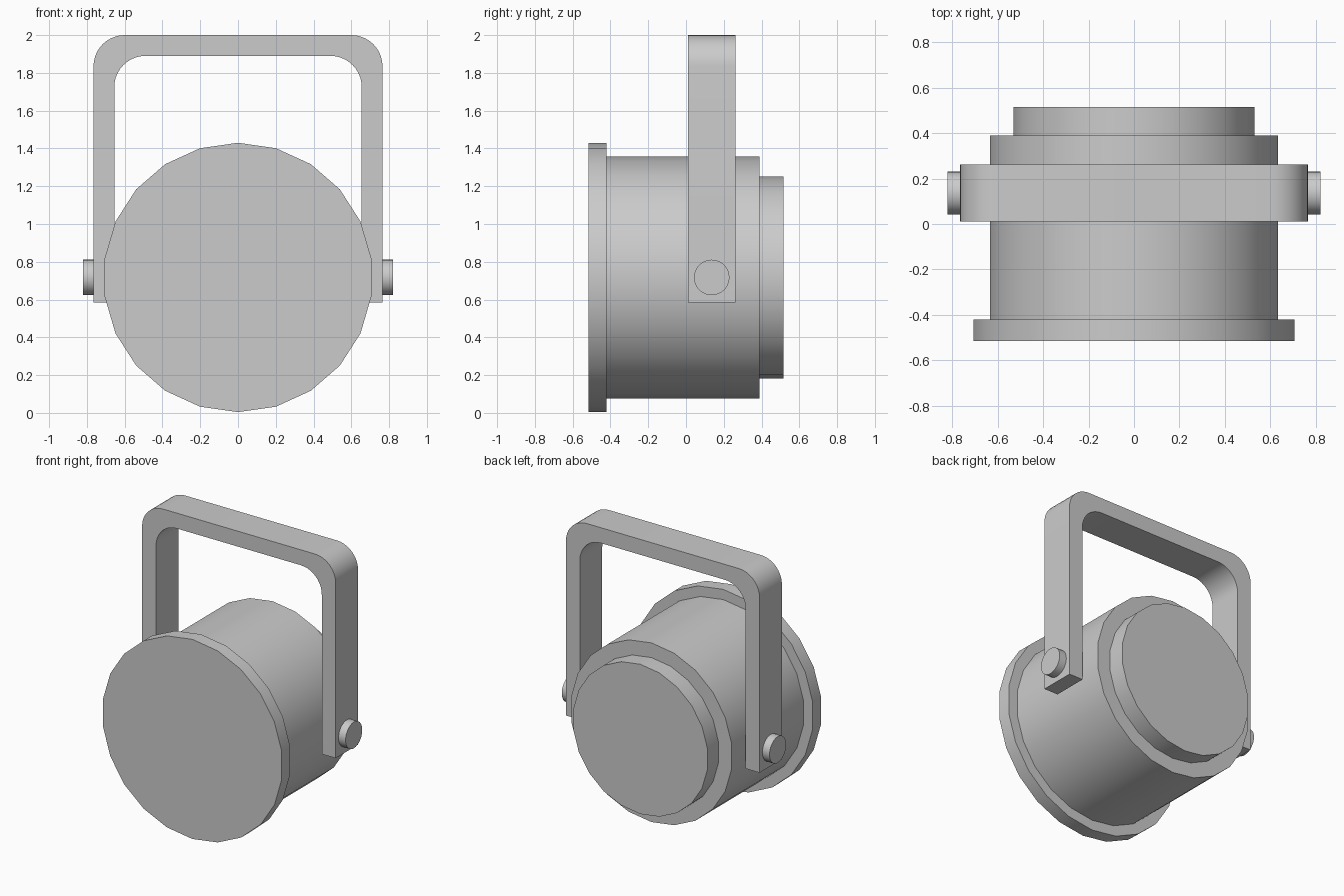
import bpy, bmesh, math
from mathutils import Vector

cube = bpy.data.objects.get("Cube")
if cube:
    bpy.data.objects.remove(cube)

# One plain grey for the whole lamp
grey = bpy.data.materials.new("light_grey")
grey.use_nodes = True
COLOUR = (0.6, 0.6, 0.6, 1)
grey.diffuse_color = COLOUR
grey.node_tree.nodes["Principled BSDF"].inputs["Base Color"].default_value = COLOUR

AXIS_Z = 0.717   # height of the lamp's axis
PIVOT_Y = 0.136  # bracket and pivot knobs


def finish(obj, name):
    obj.name = obj.data.name = name
    obj.data.materials.append(grey)
    bpy.ops.object.select_all(action="DESELECT")
    obj.select_set(True)
    bpy.context.view_layer.objects.active = obj
    bpy.ops.object.shade_smooth_by_angle(angle=math.radians(35))


def drum(name, radius, start, end):
    """Cylinder along y on the lamp axis."""
    bpy.ops.mesh.primitive_cylinder_add(
        vertices=22, radius=radius, depth=end - start,
        location=(0, (start + end) / 2, AXIS_Z), rotation=(math.pi / 2, 0, 0))
    bpy.ops.object.transform_apply(location=False)
    finish(bpy.context.object, name)


def half_outline(x, top, bottom, radius, steps=10):
    """Right half of the bracket outline, from the foot up to the top."""
    pts = [(x, bottom)]
    for i in range(steps + 1):
        a = math.pi / 2 * i / steps
        pts.append((x - radius + radius * math.cos(a), top - radius + radius * math.sin(a)))
    return pts


def arch(*args):
    half = half_outline(*args)
    return half + [(-x, z) for x, z in reversed(half)]


# Lamp housing
drum("front_rim", 0.713, -0.515, -0.42)
drum("housing", 0.64, -0.42, 0.39)
drum("back_cap", 0.535, 0.39, 0.515)

# Hanging bracket: strip of faces between two arches, extruded in depth
bm = bmesh.new()
outer = arch(0.765, 2.0, 0.585, 0.165)
inner = arch(0.655, 1.89, 0.585, 0.165)
rows = [[bm.verts.new((x, 0.01, z)) for x, z in pts] for pts in (outer, inner)]
for i in range(len(outer) - 1):
    bm.faces.new((rows[0][i], rows[0][i + 1], rows[1][i + 1], rows[1][i]))
result = bmesh.ops.extrude_face_region(bm, geom=bm.faces[:], use_keep_orig=True)
bmesh.ops.translate(bm, vec=Vector((0, 0.252, 0)),
                    verts=[v for v in result["geom"] if isinstance(v, bmesh.types.BMVert)])
bmesh.ops.recalc_face_normals(bm, faces=bm.faces[:])
mesh = bpy.data.meshes.new("bracket")
bm.to_mesh(mesh)
bm.free()
bracket = bpy.data.objects.new("bracket", mesh)
bpy.context.collection.objects.link(bracket)
finish(bracket, "bracket")

# Pivot knobs, running through the bracket into the housing
for side, name in ((1, "left_knob"), (-1, "right_knob")):
    bpy.ops.mesh.primitive_cylinder_add(
        vertices=32, radius=0.094, depth=0.22,
        location=(side * 0.711, PIVOT_Y, AXIS_Z), rotation=(0, math.pi / 2, 0))
    finish(bpy.context.object, name)
